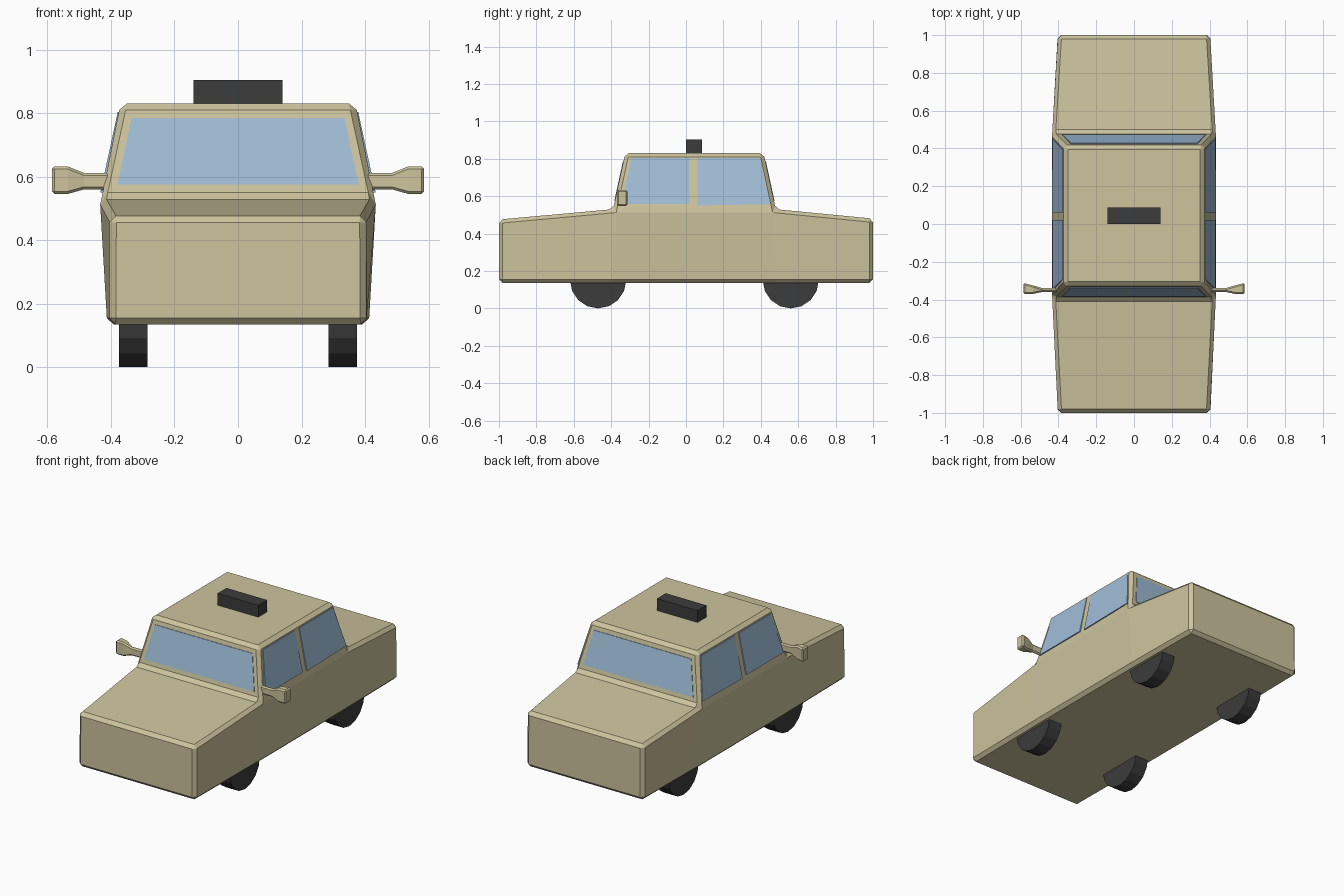
import bpy, bmesh
from math import pi
from mathutils import Matrix, Vector

if "Cube" in bpy.data.objects:
    bpy.data.objects.remove(bpy.data.objects["Cube"])


def material(name, rgb):
    m = bpy.data.materials.new(name)
    m.diffuse_color = (*rgb, 1)
    m.use_nodes = True
    m.node_tree.nodes["Principled BSDF"].inputs["Base Color"].default_value = m.diffuse_color
    return m


PAINT = material("tan_paint", (0.61, 0.55, 0.34))
GLASS = material("blue_glass", (0.35, 0.51, 0.68))
DARK = material("dark_rubber", (0.045, 0.045, 0.045))


def finish(bm, name, mat, bevel=0):
    bmesh.ops.recalc_face_normals(bm, faces=bm.faces)
    me = bpy.data.meshes.new(name)
    bm.to_mesh(me)
    bm.free()
    me.materials.append(mat)
    ob = bpy.data.objects.new(name, me)
    bpy.context.collection.objects.link(ob)
    if bevel:
        mod = ob.modifiers.new("edge_chamfer", 'BEVEL')
        mod.width = bevel
        mod.segments = 1
        mod.limit_method = 'ANGLE'
        mod.angle_limit = 0.45
    return ob


def loft(bm, rings, cap_start=True, cap_end=True):
    for a, b in zip(rings, rings[1:]):
        n = len(a)
        for i in range(n):
            j = (i + 1) % n
            bm.faces.new((a[i], a[j], b[j], b[i]))
    if cap_start:
        bm.faces.new(rings[0])
    if cap_end:
        bm.faces.new(rings[-1])


# Body: four cross-sections along y (y, half width top, half width bottom, top z)
bm = bmesh.new()
sections = [(-1.0, 0.403, 0.405, 0.475), (-0.39, 0.435, 0.412, 0.53),
            (0.48, 0.435, 0.412, 0.53), (1.0, 0.403, 0.405, 0.48)]
rings = []
for y, wt, wb, zt in sections:
    corners = [(-wb, 0.135), (wb, 0.135), (wt, zt), (-wt, zt)]
    rings.append([bm.verts.new((x, y, z)) for x, z in corners])
loft(bm, rings)

# Cabin: replace the middle deck face by a tapered shell
base = [rings[1][3], rings[1][2], rings[2][2], rings[2][3]]
bm.faces.remove(bm.faces.get(base))
roof = [bm.verts.new((x, y, 0.83)) for x, y in
        [(-0.37, -0.325), (0.37, -0.325), (0.37, 0.415), (-0.37, 0.415)]]
loft(bm, [base, roof], cap_start=False)
finish(bm, "car_body", PAINT, 0.02)


# Windows: thin panes lying on the sloped cabin planes
def slope(z, low, high):
    return low + (high - low) * (z - 0.53) / 0.30


def pane(name, pts, outward):
    n = Vector(outward)
    bm = bmesh.new()
    loft(bm, [[bm.verts.new(Vector(p) + n * d) for p in pts] for d in (-0.01, 0.003)])
    finish(bm, name, GLASS)


for name, low, high, d in [("windshield", -0.39, -0.325, -1), ("rear_window", 0.48, 0.415, 1)]:
    pts = [(x, slope(z, low, high), z) for x, z in
           [(-0.38, 0.575), (0.38, 0.575), (0.335, 0.785), (-0.335, 0.785)]]
    pane(name, pts, (0, d, 0))

for side, s in (("right", 1), ("left", -1)):
    for name, outline in [
            ("front_window", [(-0.345, 0.557), (0.02, 0.557), (0.02, 0.803), (-0.293, 0.803)]),
            ("back_window", [(0.062, 0.55), (0.452, 0.557), (0.395, 0.803), (0.062, 0.803)])]:
        pts = [(s * slope(z, 0.435, 0.37), y, z) for y, z in outline]
        pane(f"{side}_{name}", pts, (s, 0, 0))

    # Door mirror: thin arm flaring into a head (x, y0, y1, z0, z1)
    bm = bmesh.new()
    rings = []
    for x, y0, y1, z0, z1 in [(0.39, -0.36, -0.34, 0.56, 0.612),
                              (0.485, -0.36, -0.34, 0.56, 0.612),
                              (0.535, -0.37, -0.325, 0.546, 0.632),
                              (0.586, -0.37, -0.312, 0.546, 0.632)]:
        rings.append([bm.verts.new((s * x, y, z)) for y, z in
                      [(y0, z0), (y1, z0), (y1, z1), (y0, z1)]])
    loft(bm, rings)
    ob = finish(bm, f"{side}_mirror", PAINT, 0.008)

    # Wheels: 16-sided cylinders
    for end, y in (("front", -0.47), ("back", 0.56)):
        bm = bmesh.new()
        bmesh.ops.create_cone(
            bm, cap_ends=True, segments=16, radius1=0.15, radius2=0.15, depth=0.09,
            matrix=Matrix.Translation((s * 0.33, y, 0.15)) @ Matrix.Rotation(pi / 2, 4, 'Y'))
        finish(bm, f"{end}_{side}_wheel", DARK)

# Roof sign
bm = bmesh.new()
bmesh.ops.create_cube(bm, size=1, matrix=Matrix.Translation((0, 0.043, 0.862))
                      @ Matrix.Diagonal((0.28, 0.087, 0.084, 1)))
finish(bm, "roof_sign", DARK)
